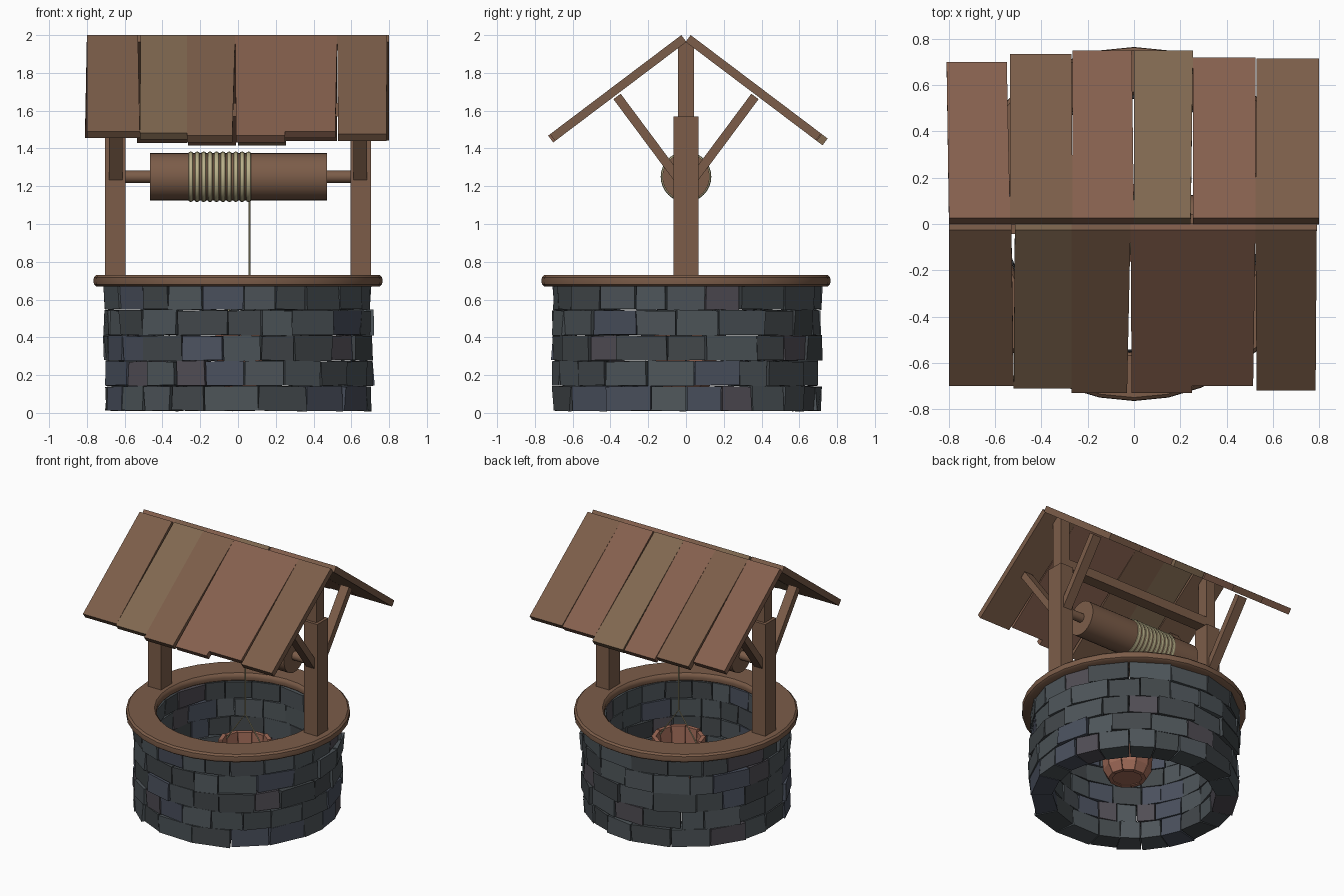
import bpy, bmesh, math, random
from mathutils import Vector

if "Cube" in bpy.data.objects:
    bpy.data.objects.remove(bpy.data.objects["Cube"])
random.seed(4)

def material(name, r, g, b):
    m = bpy.data.materials.new(name)
    m.diffuse_color = (r, g, b, 1)
    m.use_nodes = True
    m.node_tree.nodes["Principled BSDF"].inputs["Base Color"].default_value = m.diffuse_color
    return m

WOOD = material("wood", .20, .108, .066)
PLANKS = [material("plank_brown", .20, .11, .067), material("plank_olive", .215, .138, .08),
          material("plank_red", .235, .117, .075)]
STONES = [material("stone_grey", .075, .09, .10), material("stone_dark", .055, .064, .07),
          material("stone_blue", .068, .08, .11), material("stone_purple", .082, .075, .09)]
ROPE = material("rope", .48, .43, .25)
COPPER = material("bucket_wood", .36, .15, .10)

def finish(name, bm, mats, smooth=False):
    bmesh.ops.recalc_face_normals(bm, faces=bm.faces)
    me = bpy.data.meshes.new(name)
    bm.to_mesh(me)
    bm.free()
    ob = bpy.data.objects.new(name, me)
    bpy.context.collection.objects.link(ob)
    for m in mats:
        me.materials.append(m)
    if smooth:
        bpy.ops.object.select_all(action='DESELECT')
        ob.select_set(True)
        bpy.context.view_layer.objects.active = ob
        bpy.ops.object.shade_smooth_by_angle(angle=math.radians(40))
    return ob

def hexa(bm, pts, mat=0):
    """Eight corners: four of one end, then the matching four of the other."""
    v = [bm.verts.new(p) for p in pts]
    for f in ((0, 1, 2, 3), (4, 5, 6, 7), (0, 1, 5, 4), (1, 2, 6, 5), (2, 3, 7, 6), (3, 0, 4, 7)):
        bm.faces.new([v[i] for i in f]).material_index = mat

def box(name, x, y, z, mat=WOOD):
    bm = bmesh.new()
    hexa(bm, [(a, b, c) for c in z for a, b in ((x[0], y[0]), (x[1], y[0]), (x[1], y[1]), (x[0], y[1]))])
    return finish(name, bm, [mat])

def wedge(bm, a0, a1, low, high, z0, z1, jit=0, mat=0):
    """Block of a ring; low and high are (inner, outer) radii at z0 and z1."""
    j = lambda: random.uniform(-jit, jit)
    pts = []
    for (ri, ro), z in ((low, z0), (high, z1)):
        for r, a in ((ri, a0), (ro, a0), (ro, a1), (ri, a1)):
            r, a = r + j(), a + j() * .5
            pts.append((r * math.cos(a), r * math.sin(a), z + j() * .5))
    hexa(bm, pts, mat)

def lathe(name, profile, n, mat, axis='Z', closed=True):
    """Revolve (radius, height) points; closed joins the last point to the first."""
    bm = bmesh.new()
    rings = []
    for i in range(n):
        a = 2 * math.pi * i / n
        c, s = math.cos(a), math.sin(a)
        rings.append([bm.verts.new((r * c, r * s, h) if axis == 'Z' else (h, r * c, r * s))
                      for r, h in profile])
    m = len(profile)
    for i in range(n):
        p, q = rings[i], rings[(i + 1) % n]
        for k in range(m if closed else m - 1):
            bm.faces.new((p[k], p[(k + 1) % m], q[(k + 1) % m], q[k]))
    if not closed:
        bm.faces.new([r[0] for r in rings])
        bm.faces.new([r[-1] for r in rings])
    return finish(name, bm, [mat], True)

def rope(name, points, radius):
    cu = bpy.data.curves.new(name, 'CURVE')
    cu.dimensions = '3D'
    cu.bevel_depth = radius
    cu.bevel_resolution = 1
    sp = cu.splines.new('POLY')
    sp.points.add(len(points) - 1)
    for p, co in zip(sp.points, points):
        p.co = (*co, 1)
    cu.materials.append(ROPE)
    bpy.context.collection.objects.link(bpy.data.objects.new(name, cu))

# Stone wall: five staggered courses of uneven blocks
bm = bmesh.new()
levels = [.01, .142, .275, .41, .545, .675]
for c in range(5):
    widths = [random.uniform(.7, 1.3) for _ in range(20)]
    k = 2 * math.pi / sum(widths)
    a = c * .41
    for w in widths:
        ro = random.uniform(.70, .722)
        wedge(bm, a + .005, a + w * k - .005, (.555, ro), (.555, ro), levels[c] + .002,
              levels[c + 1] - .002, .008, random.choice([0, 0, 0, 1, 1, 2, 3]))
        a += w * k
finish("stone_wall", bm, STONES)

# Rounded wooden rim
lathe("rim", [(.57, .67), (.75, .67), (.763, .68), (.765, .70), (.763, .718), (.75, .73),
              (.57, .73), (.558, .718), (.555, .70), (.558, .68)], 32, WOOD)

# Posts, narrower upper posts and braces
for s, side in ((-1, "left"), (1, "right")):
    span = lambda a, b: sorted((s * a, s * b))
    box(side + "_post", span(.595, .705), (-.065, .065), (.69, 1.57))
    box(side + "_upper_post", span(.61, .685), (-.043, .043), (1.57, 1.96))
    for t, end in ((-1, "front"), (1, "back")):
        p, q = Vector((0, t * .03, 1.225)), Vector((0, t * .365, 1.675))
        d = (q - p).normalized()
        n = Vector((0, -d.z, d.y)) * .024
        bm = bmesh.new()
        hexa(bm, [e + n * g + Vector((x * s, 0, 0)) for e in (p, q)
                  for x, g in ((.612, -1), (.682, -1), (.682, 1), (.612, 1))])
        finish(f"{side}_{end}_brace", bm, [WOOD])
box("cross_beam", (-.62, .62), (-.043, .043), (1.57, 1.64))

# Roof planks: x left/right at ridge, x left/right at eave, eave distance, material
front = [(-.80, -.53, -.80, -.52, .70, 0), (-.515, -.27, -.52, -.27, .71, 1),
         (-.27, -.015, -.27, -.03, .73, 0), (-.015, .25, -.01, .25, .73, 2),
         (.25, .525, .25, .515, .70, 2), (.525, .79, .53, .785, .72, 0)]
back = [(-.80, -.535, -.81, -.55, .70, 2), (-.535, -.265, -.535, -.27, .735, 0),
        (-.265, 0, -.265, -.01, .75, 2), (0, .245, 0, .255, .75, 1),
        (.255, .525, .255, .525, .72, 2), (.525, .80, .53, .80, .715, 0)]
for s, planks, name in ((-1, front, "front_roof"), (1, back, "back_roof")):
    bm = bmesh.new()
    for tl, tr, bl, br, e, m in planks:
        zt, zb = 2.0, 2.0 - (e - .025) * .755
        hexa(bm, [(tl, s * .025, zt), (tr, s * .025, zt), (br, s * e, zb), (bl, s * e, zb),
                  (tl, -s * .002, zt - .036), (tr, -s * .002, zt - .036),
                  (br, s * (e - .027), zb - .036), (bl, s * (e - .027), zb - .036)], m)
    finish(name, bm, PLANKS)

# Windlass drum on its axle
shift = lambda ob: setattr(ob.location, 'z', 1.25)
shift(lathe("drum", [(.125, -.465), (.125, .47)], 32, WOOD, 'X', False))
shift(lathe("axle", [(.033, -.61), (.033, .61)], 16, WOOD, 'X', False))

# Rope coils, hanging rope and bucket sling
for i in range(10):
    x = -.25 + i * .034
    prof = [(.122 + .012 * math.cos(k * math.pi / 4), x + .014 * math.sin(k * math.pi / 4))
            for k in range(8)]
    shift(lathe(f"rope_coil_{i + 1}", prof, 32, ROPE, 'X'))
rope("hanging_rope", [(.06, 0, 1.13), (.06, 0, .70)], .005)
rope("bucket_sling", [(-.10, 0, .47), (.06, 0, .70), (.22, 0, .47)], .005)

# Bucket of separate staves with a floor
bm = bmesh.new()
n = 10
for i in range(n):
    a0, a1 = (2 * math.pi * (i + f) / n for f in (.02, .98))
    wedge(bm, a0, a1, (.10, .13), (.135, .165), .14, .20)
    wedge(bm, a0, a1, (.135, .165), (.155, .185), .20, .50 + random.uniform(-.01, .01))
bmesh.ops.remove_doubles(bm, verts=bm.verts, dist=.0001)
bmesh.ops.translate(bm, verts=bm.verts, vec=(.06, 0, 0))
finish("bucket_staves", bm, [COPPER])
floor = lathe("bucket_floor", [(.115, .15), (.115, .17)], n, COPPER, 'Z', False)
floor.location.x = .06
